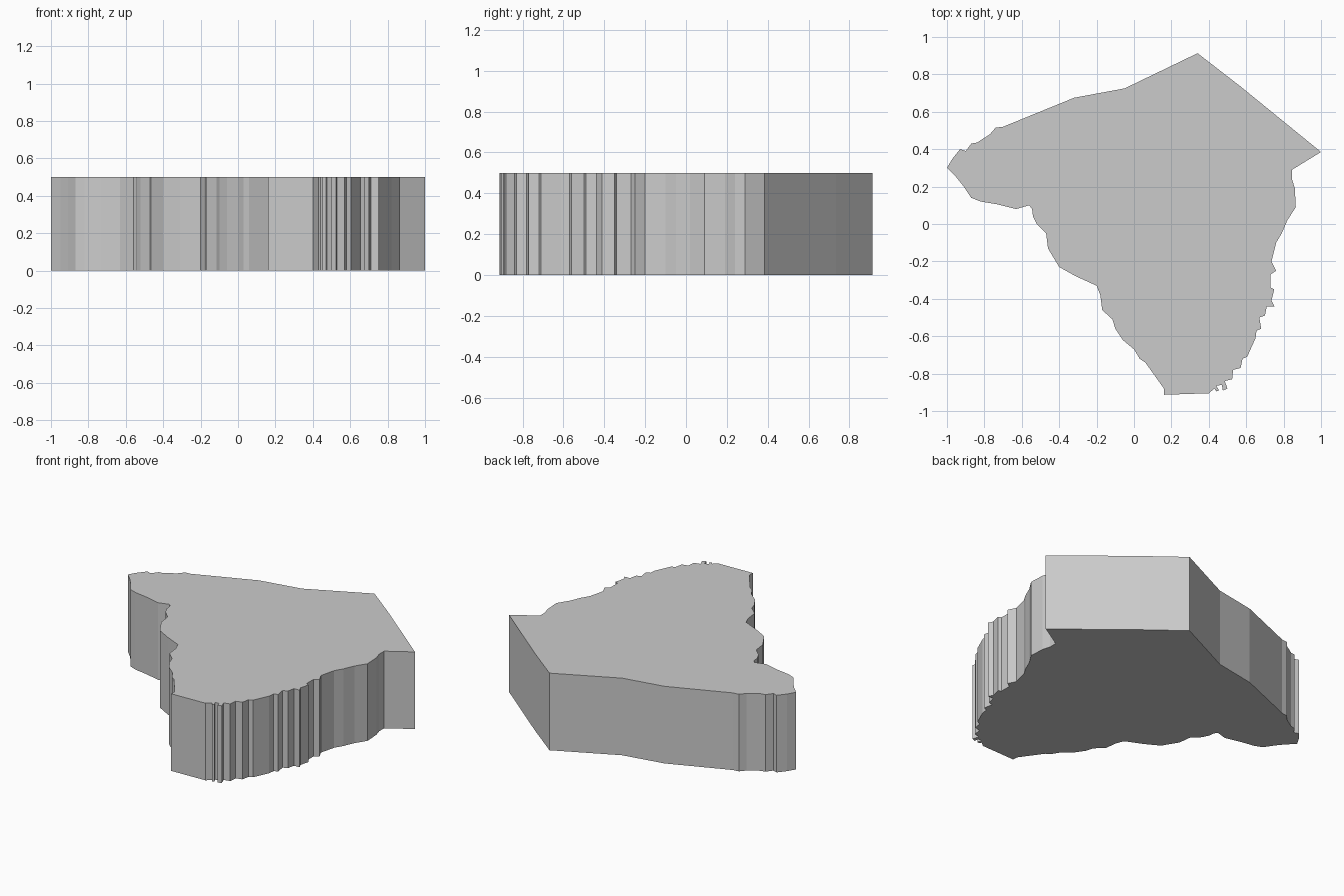
import bpy, bmesh

HEIGHT = 0.5

# Outline, counterclockwise from the left tip, split by side
west_side = [
    (-1, .30), (-.95, .25), (-.91, .20), (-.87, .14), (-.82, .12), (-.73, .105),
    (-.63, .08), (-.56, .10), (-.545, .08), (-.54, .04), (-.52, 0), (-.47, -.05),
    (-.46, -.13), (-.40, -.23), (-.31, -.28), (-.20, -.33), (-.18, -.38),
    (-.17, -.46), (-.115, -.51), (-.10, -.56), (-.06, -.62), (0, -.67),
    (.03, -.72), (.06, -.74), (.16, -.88), (.16, -.913)]
east_side = [
    (.40, -.905), (.43, -.88), (.44, -.895), (.455, -.89), (.44, -.865),
    (.47, -.86), (.475, -.89), (.50, -.88), (.485, -.84), (.525, -.83),
    (.53, -.78), (.57, -.77), (.58, -.72), (.605, -.71), (.65, -.61),
    (.655, -.57), (.68, -.56), (.67, -.50), (.70, -.49), (.71, -.44),
    (.75, -.44), (.735, -.41), (.75, -.35), (.73, -.34), (.73, -.27),
    (.76, -.25), (.735, -.20), (.76, -.10), (.79, -.05), (.82, .02),
    (.865, .09), (.86, .19), (.845, .24), (.845, .29), (1, .385)]
north_side = [
    (.57, .735), (.34, .913), (-.05, .725), (-.32, .675), (-.70, .52),
    (-.74, .515), (-.77, .48), (-.84, .435), (-.87, .43), (-.90, .39),
    (-.93, .40), (-.97, .35)]


def extruded_slab(name, outline, height):
    bm = bmesh.new()
    base = bm.faces.new([bm.verts.new((x, y, 0)) for x, y in outline])
    result = bmesh.ops.extrude_face_region(bm, geom=[base], use_keep_orig=True)
    top = [g for g in result["geom"] if isinstance(g, bmesh.types.BMVert)]
    bmesh.ops.translate(bm, verts=top, vec=(0, 0, height))
    bmesh.ops.recalc_face_normals(bm, faces=bm.faces)
    mesh = bpy.data.meshes.new(name)
    bm.to_mesh(mesh)
    bm.free()
    obj = bpy.data.objects.new(name, mesh)
    bpy.context.collection.objects.link(obj)
    return obj


# Flat-shaded map slab
extruded_slab("region_slab", west_side + east_side + north_side, HEIGHT)
